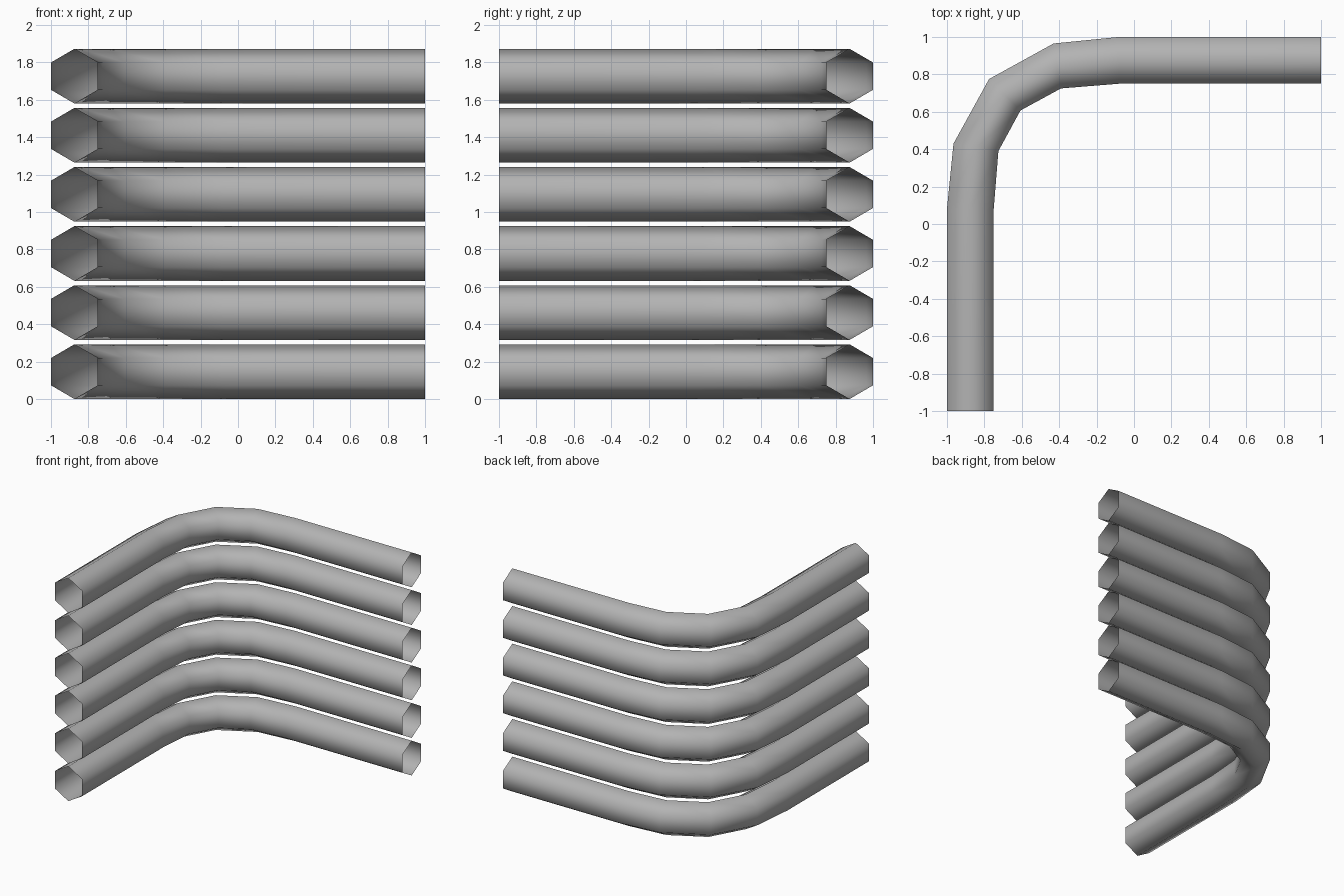
import bpy
import bmesh
from mathutils import Vector

cube = bpy.data.objects.get("Cube")
if cube:
    bpy.data.objects.remove(cube, do_unlink=True)

grey = bpy.data.materials.new("pipe_grey")
grey.use_nodes = True
colour = (0.45, 0.45, 0.45, 1)
grey.diffuse_color = colour
grey.node_tree.nodes["Principled BSDF"].inputs["Base Color"].default_value = colour

# Outer and inner outline of the first half of the bend, seen from above
half = [((-1, -1), (-0.75, -1)),
        ((-1, 0.08), (-0.75, 0.08)),
        ((-0.965, 0.43), (-0.725, 0.39))]
corner = [((-0.775, 0.775), (-0.607, 0.607))]


def swap(p):
    """Reflect a point across the diagonal of the bend."""
    return (-p[1], -p[0])


stations = half + corner + [(swap(o), swap(i)) for o, i in reversed(half)]

PIPES, PITCH, RADIUS = 6, 0.316, 0.146
# Hexagon section: (position from outer to inner side, height)
SECTION = [(0, -0.5), (0, 0.5), (0.5, 1), (1, 0.5), (1, -0.5), (0.5, -1)]


def bent_pipe(name, z):
    """Open hexagonal tube following the bend."""
    bm = bmesh.new()
    rings = []
    for outer, inner in stations:
        o, i = Vector(outer), Vector(inner)
        rings.append([bm.verts.new((*o.lerp(i, t), z + h * RADIUS))
                      for t, h in SECTION])
    n = len(SECTION)
    for a, b in zip(rings, rings[1:]):
        for k in range(n):
            m = (k + 1) % n
            bm.faces.new((a[k], a[m], b[m], b[k]))
    # Turn the wall outwards if needed
    bm.normal_update()
    bm.faces.ensure_lookup_table()
    if bm.faces[0].normal.x > 0:
        bmesh.ops.reverse_faces(bm, faces=bm.faces[:])
    for f in bm.faces:
        f.smooth = True
    mesh = bpy.data.meshes.new(name)
    bm.to_mesh(mesh)
    bm.free()
    mesh.materials.append(grey)
    obj = bpy.data.objects.new(name, mesh)
    bpy.context.collection.objects.link(obj)


# Stack of identical pipes
for p in range(PIPES):
    bent_pipe(f"bent_pipe_{p + 1}", RADIUS + p * PITCH)
